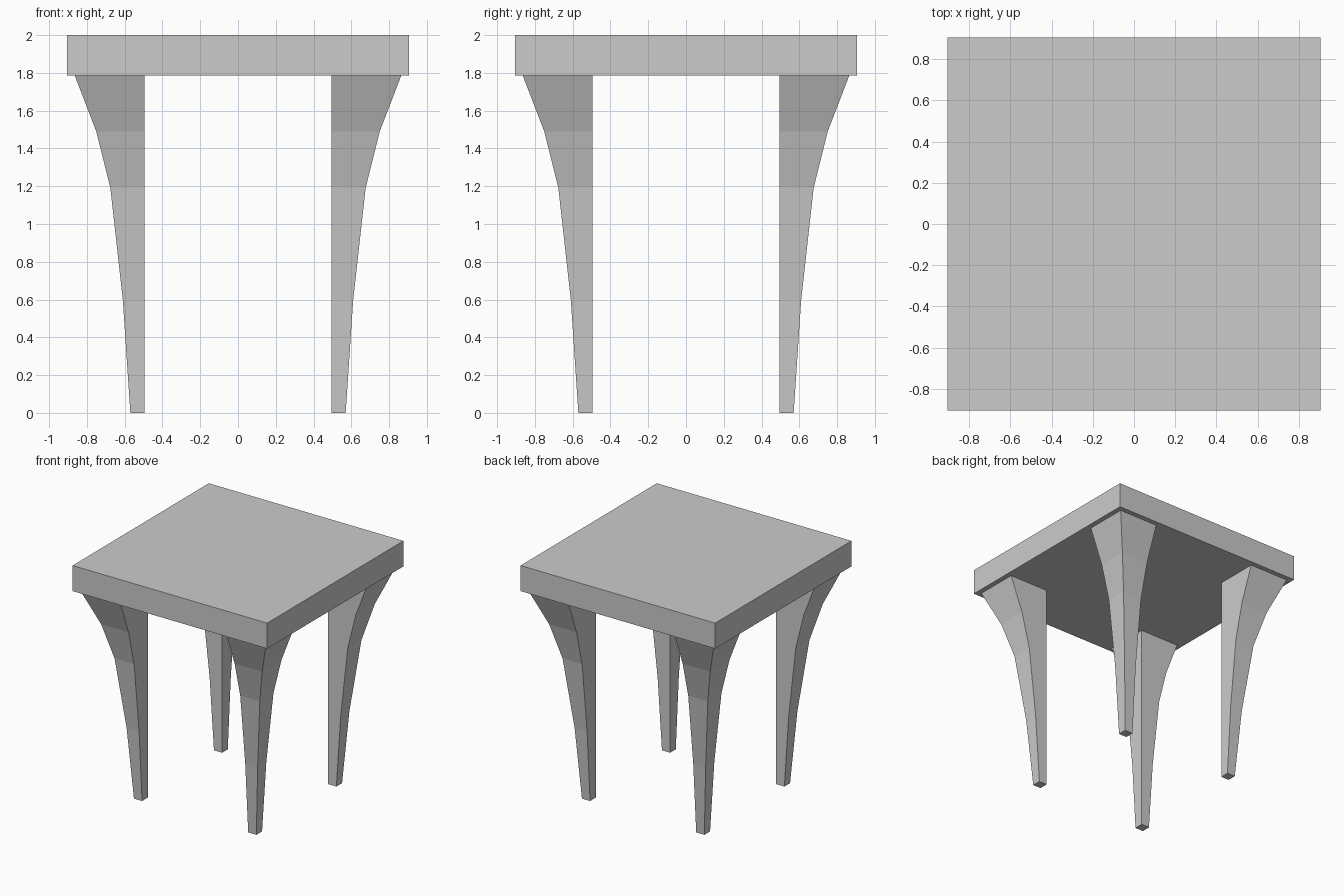
import bpy, bmesh

if "Cube" in bpy.data.objects:
    bpy.data.objects.remove(bpy.data.objects["Cube"])

INNER = 0.494
# (height, outer offset) of each square section of a leg
PROFILE = [(0, 0.57), (0.6, 0.61), (1.192, 0.676), (1.489, 0.75), (1.785, 0.864)]


def make_object(name, bm):
    bmesh.ops.recalc_face_normals(bm, faces=bm.faces)
    mesh = bpy.data.meshes.new(name)
    bm.to_mesh(mesh)
    bm.free()
    obj = bpy.data.objects.new(name, mesh)
    bpy.context.collection.objects.link(obj)
    return obj


def leg(name, sx, sy):
    # stacked square sections: straight inner corner, flaring outer corner
    bm = bmesh.new()
    rings = []
    for z, o in PROFILE:
        corners = [(INNER, INNER), (o, INNER), (o, o), (INNER, o)]
        rings.append([bm.verts.new((sx * x, sy * y, z)) for x, y in corners])
    for a, b in zip(rings, rings[1:]):
        for i in range(4):
            j = (i + 1) % 4
            bm.faces.new((a[i], a[j], b[j], b[i]))
    bm.faces.new(rings[0])
    bm.faces.new(rings[-1])
    return make_object(name, bm)


# table top slab
bpy.ops.mesh.primitive_cube_add(size=1, location=(0, 0, 1.8925))
top = bpy.context.object
top.name = "table_top"
top.scale = (1.812, 1.812, 0.215)

# four legs
for sx, side in ((-1, "left"), (1, "right")):
    for sy, end in ((-1, "front"), (1, "back")):
        leg(f"{end}_{side}_leg", sx, sy)
